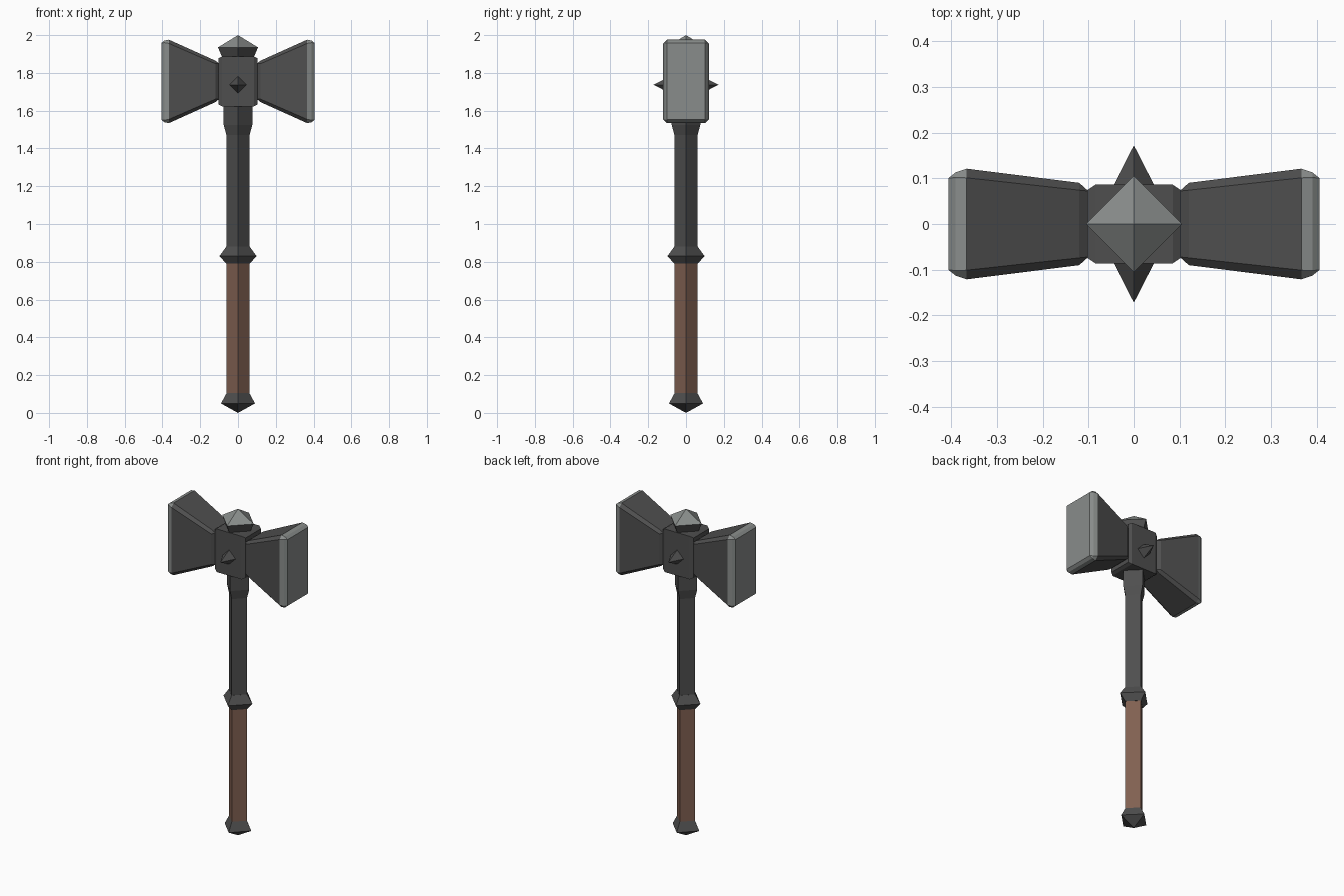
import bpy, bmesh
from mathutils import Vector

if "Cube" in bpy.data.objects:
    bpy.data.objects.remove(bpy.data.objects["Cube"])


def material(name, r, g, b):
    m = bpy.data.materials.new(name)
    m.diffuse_color = (r, g, b, 1)
    m.use_nodes = True
    m.node_tree.nodes["Principled BSDF"].inputs["Base Color"].default_value = m.diffuse_color
    return m


DARK = material("dark iron", 0.078, 0.078, 0.078)
LIGHT = material("pale steel", 0.25, 0.265, 0.258)
BROWN = material("brown leather", 0.22, 0.118, 0.083)


def loft(name, rings, mats, second=None):
    """Skin a list of point rings; second(centre) picks faces for material 1."""
    bm = bmesh.new()
    vs = [[bm.verts.new(p) for p in ring] for ring in rings]
    n = len(rings[0])
    for a, b in zip(vs, vs[1:]):
        for i in range(n):
            j = (i + 1) % n
            bm.faces.new((a[i], a[j], b[j], b[i]))
    for end in (vs[0], vs[-1]):
        bm.faces.new(end)
    bmesh.ops.remove_doubles(bm, verts=bm.verts, dist=1e-5)
    bmesh.ops.recalc_face_normals(bm, faces=bm.faces)
    if second:
        for f in bm.faces:
            f.material_index = int(second(f.calc_center_median()))
    me = bpy.data.meshes.new(name)
    bm.to_mesh(me)
    bm.free()
    for m in mats:
        me.materials.append(m)
    ob = bpy.data.objects.new(name, me)
    bpy.context.collection.objects.link(ob)
    return ob


def diamond(z, r):
    return [Vector(p) for p in ((r, 0, z), (0, r, z), (-r, 0, z), (0, -r, z))]


def turned(name, profile, mats, second=None):
    return loft(name, [diamond(z, r) for z, r in profile], mats, second)


MID = 1.755  # height of the head's centre line


def section(x, hy, hz, c):
    """Chamfered rectangle across the x axis."""
    pts = ((hy, hz - c), (hy - c, hz), (c - hy, hz), (-hy, hz - c),
           (-hy, c - hz), (c - hy, -hz), (hy - c, -hz), (hy, c - hz))
    return [Vector((x, y, MID + z)) for y, z in pts]


# handle, from the bottom up (four-sided, corners on the axes)
TIP = 1e-6
turned("pommel", [(0, TIP), (0.05, 0.09), (0.105, 0.06)], [DARK])
turned("grip", [(0.1, 0.06), (0.8, 0.06)], [BROWN])
turned("collar", [(0.79, 0.062), (0.83, 0.098), (0.88, 0.062)], [DARK])
turned("shaft", [(0.86, 0.061), (1.47, 0.061), (1.525, 0.076), (1.64, 0.076)], [DARK])

# central block with chamfered ends
loft("head_block", [section(-0.103, 0.074, 0.122, 0), section(-0.085, 0.086, 0.132, 0),
                    section(0.085, 0.086, 0.132, 0), section(0.103, 0.074, 0.122, 0)], [DARK])

# flared hammer heads with pale striking faces, front and back spikes
for side, s in (("left", -1), ("right", 1)):
    loft(side + "_hammer",
         [section(s * 0.1, 0.072, 0.094, 0), section(s * 0.12, 0.09, 0.11, 0.016),
          section(s * 0.366, 0.121, 0.221, 0.02), section(s * 0.39, 0.113, 0.216, 0.011),
          section(s * 0.406, 0.1, 0.203, 0)],
         [DARK, LIGHT], lambda c: abs(c.x) > 0.37)

for side, s in (("front", -1), ("back", 1)):
    rings = [[Vector((p.x, s * y, 1.737 + p.y)) for p in diamond(0, r)]
             for y, r in ((0.08, 0.047), (0.172, TIP))]
    loft(side + "_spike", rings, [DARK])

# top cap: dark skirt, pale pyramid
turned("top_cap", [(1.87, 0.078), (1.935, 0.106), (2.0, TIP)], [DARK, LIGHT],
       lambda c: c.z > 1.94)
